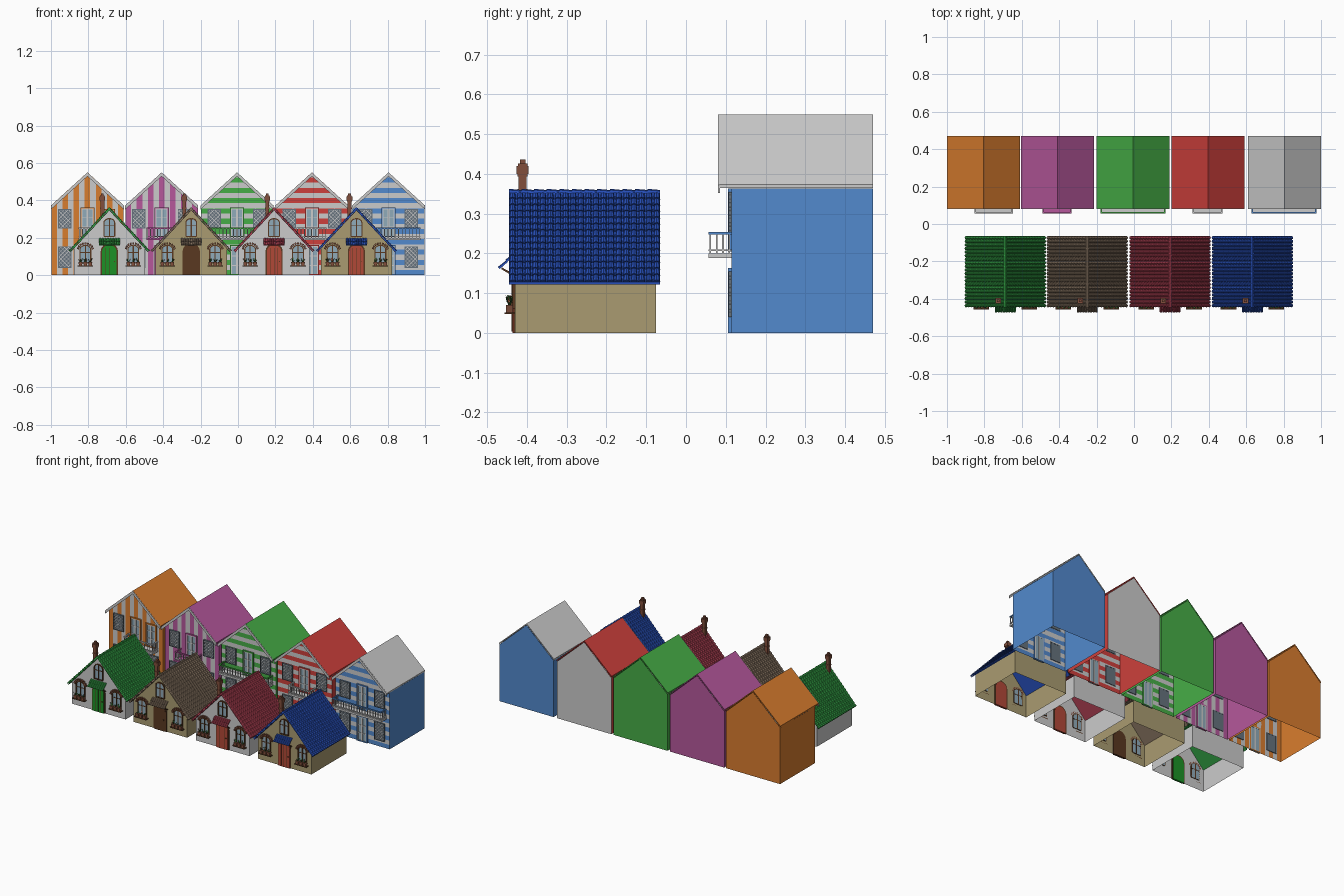
import bpy, bmesh, math, random
from mathutils import Vector as V

if "Cube" in bpy.data.objects:
    bpy.data.objects.remove(bpy.data.objects["Cube"])

random.seed(4)
COL = dict(orange="D87C32", magenta="B4589A", green="48AC48", red="CC423E", blue="5388CC",
           grey="BEBEBE", white="DADADA", tan="A89A70", brown="5A3B26", brick="80503E",
           glass="8FA9B8", slate="66727C", leaf="3A6B34", dgreen="22902A", dred="B04A3A",
           tgreen="349A44", ttaupe="857260", tred="AA4152", tblue="2B50B8")
MATS = {}


def mat(c):
    if c not in MATS:
        m = MATS[c] = bpy.data.materials.new(c)
        m.diffuse_color = [(int(COL[c][i:i + 2], 16) / 255) ** 2.2 for i in (0, 2, 4)] + [1]
        m.use_nodes = True
        m.node_tree.nodes["Principled BSDF"].inputs["Base Color"].default_value = m.diffuse_color
    return MATS[c]


class Part:
    """Collects coloured faces and becomes one named object."""
    def __init__(self, name):
        self.name, self.bm, self.cols = name, bmesh.new(), []

    def idx(self, c):
        if c not in self.cols:
            self.cols.append(c)
        return self.cols.index(c)

    def face(self, pts, c):
        f = self.bm.faces.new([self.bm.verts.new(p) for p in pts])
        f.material_index = self.idx(c)
        return f

    def prism(self, prof, y0, y1, c):
        a = [self.bm.verts.new((x, y0, z)) for x, z in prof]
        b = [self.bm.verts.new((x, y1, z)) for x, z in prof]
        n = len(prof)
        fs = [a, b[::-1]] + [[a[i], b[i], b[(i + 1) % n], a[(i + 1) % n]] for i in range(n)]
        for f in fs:
            self.bm.faces.new(f).material_index = self.idx(c)

    def box(self, x0, x1, y0, y1, z0, z1, c):
        self.prism([(x0, z0), (x1, z0), (x1, z1), (x0, z1)], y0, y1, c)

    def bar(self, p, q, w, y0, y1, c):
        dx, dz = q[0] - p[0], q[1] - p[1]
        k = w / 2 / math.hypot(dx, dz)
        ox, oz = -dz * k, dx * k
        self.prism([(p[0] + ox, p[1] + oz), (p[0] - ox, p[1] - oz),
                    (q[0] - ox, q[1] - oz), (q[0] + ox, q[1] + oz)], y0, y1, c)

    def tile(self, a, b, u, n, ra, rb, c, seg=4):
        ring = lambda p, r: [self.bm.verts.new(p + u * r * math.cos(math.pi * i / seg)
                             + n * r * math.sin(math.pi * i / seg)) for i in range(seg + 1)]
        A, B = ring(a, ra), ring(b, rb)
        for f in [B] + [[A[i], A[i + 1], B[i + 1], B[i]] for i in range(seg)]:
            self.bm.faces.new(f).material_index = self.idx(c)

    def done(self):
        bmesh.ops.recalc_face_normals(self.bm, faces=self.bm.faces)
        me = bpy.data.meshes.new(self.name)
        self.bm.to_mesh(me)
        for c in self.cols:
            me.materials.append(mat(c))
        bpy.context.collection.objects.link(bpy.data.objects.new(self.name, me))


def shell(p, x, h, y0, y1, z0, ze, zr, side, back):
    """Open-bottomed side and back walls; returns the gable outline."""
    g = [(x - h, z0), (x + h, z0), (x + h, ze), (x, zr), (x - h, ze)]
    for s in (-h, h):
        p.face([(x + s, y0, z0), (x + s, y1, z0), (x + s, y1, ze), (x + s, y0, ze)], side)
    p.face([(a, y1, b) for a, b in g], back)
    return g


def chevron(x, h, ze, zr, t):
    return [(x - h, ze), (x, zr), (x + h, ze), (x + h, ze - t), (x, zr - t), (x - h, ze - t)]


def arch(x, z0, w, h, rise, n=8):
    return [(x - w, z0), (x + w, z0)] + [(x + w * math.cos(math.pi * i / n),
            z0 + h - rise + rise * math.sin(math.pi * i / n)) for i in range(n + 1)]


def frame(p, x0, x1, z0, z1, w, y0, y1, c):
    for a, b in ((x0, x0 + w), (x1 - w, x1)):
        p.box(a, b, y0, y1, z0, z1, c)
    for a, b in ((z0, z0 + w), (z1 - w, z1)):
        p.box(x0 + w, x1 - w, y0, y1, a, b, c)


def lattice_window(p, x, z0, z1, y):
    w = 0.036
    p.box(x - w, x + w, y - 0.003, y + 0.003, z0, z1, "slate")
    frame(p, x - w, x + w, z0, z1, 0.005, y - 0.008, y + 0.004, "slate")
    H, W = z1 - z0, 2 * w
    for k in range(1, 9):                      # diagonal glazing bars, mirrored
        c = k * (H + W) / 9
        a, b = max(0, c - H), min(W, c)
        for s in (1, -1):
            p.bar((x + s * (a - w), z0 + c - a), (x + s * (b - w), z0 + c - b), 0.0025,
                  y - 0.0055, y - 0.003, "white")


def french_door(p, x, z0, z1, y, c):
    p.box(x - 0.036, x + 0.036, y - 0.003, y + 0.003, z0, z1, "glass")
    frame(p, x - 0.038, x + 0.038, z0, z1 + 0.003, 0.006, y - 0.009, y + 0.004, c)
    for s in (-0.016, 0.016):
        frame(p, x + s - 0.016, x + s + 0.016, z0, z1 - 0.003, 0.005, y - 0.007, y + 0.004, "white")
        p.box(x + s - 0.012, x + s + 0.012, y - 0.006, y, z0 + 0.05, z0 + 0.055, "white")
        p.box(x + s - 0.012, x + s + 0.012, y - 0.006, y, z0 + 0.1, z0 + 0.105, "white")


def tall_house(i, x, roof, side, back, stripe, vertical, bx0, bx1, rail, slab):
    yf, yb, h = 0.115, 0.47, 0.193
    p = Part(f"tall_house_walls_{i}")
    g = shell(p, x, h, yf, yb, 0.0, 0.363, 0.54, side, back)
    # striped front wall, sliced into bands
    f = Part(f"striped_front_{i}")
    f.face([(a, yf, b) for a, b in g], "white")
    step, base = (h * 2 / 13, x - h) if vertical else (0.0275, 0.0)
    n = V((1, 0, 0)) if vertical else V((0, 0, 1))
    for k in range(1, 21):
        bmesh.ops.bisect_plane(f.bm, geom=f.bm.verts[:] + f.bm.edges[:] + f.bm.faces[:],
                               plane_co=n * (base + k * step), plane_no=n)
    for fc in f.bm.faces:
        k = int((fc.calc_center_median().dot(n) - base) / step)
        fc.material_index = f.idx("white" if k % 2 else stripe)
    f.done()
    p.done()
    # roof sheet and front bargeboard
    r = Part(f"tall_roof_{i}")
    r.prism(chevron(x, 0.195, 0.373, 0.55, 0.008), 0.084, yb, roof)
    r.prism(chevron(x, 0.195, 0.372, 0.549, 0.02), 0.08, 0.086, "grey")
    r.done()
    # windows and doors
    w = Part(f"tall_house_openings_{i}")
    doors = [(x, 0.205, 0.36), (x, 0.0, 0.16)]
    for s in (-0.122, 0.122):
        lattice_window(w, x + s, 0.04, 0.155, yf)
        if i == 1 and s > 0:
            doors.append((x + 0.11, 0.205, 0.35))
        else:
            lattice_window(w, x + s, 0.25, 0.355, yf)
    for d in doors:
        french_door(w, *d, yf, stripe)
    w.done()
    # balcony slab, rails and balusters
    b, y0 = Part(f"balcony_{i}"), 0.057
    b.box(bx0, bx1, y0, yf, 0.188, 0.2, slab)
    for z0, z1, c in ((0.247, 0.254, rail), (0.206, 0.21, "white")):
        b.box(bx0, bx1, y0, y0 + 0.008, z0, z1, c)
        for a in (bx0, bx1 - 0.008):
            b.box(a, a + 0.008, y0 + 0.008, yf, z0, z1, c)
    m = round((bx1 - bx0) / 0.019)
    spots = [(bx0 + 0.004 + k * (bx1 - bx0 - 0.008) / m, y0 + 0.004) for k in range(m + 1)]
    spots += [(a, y0 + 0.004 + k * 0.016) for a in (bx0 + 0.004, bx1 - 0.004) for k in (1, 2, 3)]
    for a, y in spots:
        b.box(a - 0.002, a + 0.002, y - 0.002, y + 0.002, 0.2, 0.247, "white")
    b.done()


def cottage(i, x, wall, tiles, door):
    yf, yb = -0.43, -0.075
    p = Part(f"cottage_walls_{i}")
    g = shell(p, x, 0.19, yf, yb, 0.0, 0.143, 0.346, wall, wall)
    p.face([(a, yf, b) for a, b in g], wall)
    p.done()
    # roof boards, barrel tiles and ridge caps
    r = Part(f"cottage_roof_{i}")
    r.prism(chevron(x, 0.208, 0.128, 0.352, 0.006), -0.445, -0.065, tiles)
    rows, cols, Y = 14, 20, V((0, 1, 0))
    for s in (-1, 1):
        top, d = V((x, 0, 0.352)), V((s * 0.208, 0, -0.224))
        n = V((s * 0.224, 0, 0.208)).normalized()
        for k in range(rows):
            for j in range(cols):
                y = V((0, -0.4365 + j * 0.0191, 0))
                a, b = top + d * (k / rows) + y, top + d * ((k + 1.1) / rows) + y
                r.tile(a, b + n * 0.002, Y, n, 0.0065, 0.009, tiles)
    for k in range(12):
        a = V((x, -0.065 - k * 0.0317, 0.351))
        r.tile(a, a - V((0, 0.0317, -0.001)), V((1, 0, 0)), V((0, 0, 1)), 0.0085, 0.0105, tiles)
    r.done()
    # chimney
    c = Part(f"chimney_{i}")
    for hw, z0, z1 in ((0.010, 0.3, 0.395), (0.0125, 0.355, 0.362), (0.0125, 0.393, 0.4),
                       (0.015, 0.4, 0.42), (0.012, 0.42, 0.426), (0.007, 0.426, 0.436)):
        c.box(x - 0.037 - hw, x - 0.037 + hw, -0.411 - hw, -0.411 + hw, z0, z1, "brick")
    c.done()
    # arched door with planks and frame
    d = Part(f"cottage_door_{i}")
    d.prism(arch(x, 0, 0.046, 0.17, 0.04), yf - 0.004, yf + 0.004, "brown")
    d.prism(arch(x, 0, 0.039, 0.162, 0.035), yf - 0.007, yf + 0.006, door)
    for k in (-0.02, 0, 0.02):
        d.box(x + k - 0.001, x + k + 0.001, yf - 0.0085, yf - 0.007, 0.004, 0.145, "brown")
    d.box(x + 0.026, x + 0.031, yf - 0.013, yf - 0.007, 0.07, 0.076, "brown")
    d.done()
    # tiled awning on brackets
    a = Part(f"awning_{i}")
    n = V((0, -0.036, 0.038)).normalized()
    hi, lo = V((x, yf, 0.196)), V((x, -0.468, 0.16))
    U = V((0.056, 0, 0))
    a.face([hi - U, hi + U, lo + U, lo - U], tiles)
    for k in range(8):
        o = V((-0.049 + k * 0.014, 0, 0))
        for t in (0, 0.5):
            a.tile(hi.lerp(lo, t) + o, hi.lerp(lo, t + 0.5) + o + n * 0.001, V((1, 0, 0)), n,
                   0.0055, 0.007, tiles)
    for s in (-0.05, 0.05):
        for k in (-0.002, 0.002):
            a.face([(x + s + k, yf, 0.14), (x + s + k, yf, 0.147),
                    (x + s + k, -0.464, 0.165), (x + s + k, -0.464, 0.16)], "brown")
    a.done()
    # arched windows with brick lintels; attic window above the door
    w = Part(f"cottage_windows_{i}")
    for wx, z0, hw, h in ((x - 0.128, 0.065, 0.029, 0.095), (x + 0.128, 0.065, 0.029, 0.095),
                          (x, 0.208, 0.029, 0.095)):
        rise = 0.022
        w.prism(arch(wx, z0, hw, h, rise), yf - 0.003, yf + 0.003, "glass")
        rim = arch(wx, z0, hw, h, rise)
        for q, t in zip(rim, rim[1:] + rim[:1]):
            if q != t and math.dist(q, t) > 1e-5:
                w.bar(q, t, 0.006, yf - 0.007, yf + 0.003, "brown")
        w.box(wx - 0.003, wx + 0.003, yf - 0.006, yf + 0.004, z0, z0 + h, "brown")
        w.box(wx - hw, wx + hw, yf - 0.005, yf + 0.004, z0 + 0.055, z0 + 0.059, "brown")
        if wx == x:
            continue
        for k in range(9):
            t = math.radians(10 + 20 * k)
            cx, cz = math.cos(t), math.sin(t)
            zs = z0 + h - rise
            w.bar((wx + 0.034 * cx, zs + 0.027 * cz), (wx + 0.045 * cx, zs + 0.038 * cz), 0.0095,
                  yf - 0.009, yf, "brick")
    w.done()
    # planters with spiky plants
    f = Part(f"planters_{i}")
    for s in (-0.128, 0.128):
        px = x + s
        f.box(px - 0.042, px + 0.042, -0.456, yf, 0.047, 0.052, "brown")
        for k in (-0.026, 0, 0.026):
            q = px + k
            f.prism([(q - 0.008, 0.052), (q + 0.008, 0.052), (q + 0.011, 0.07), (q - 0.011, 0.07)],
                    -0.453, -0.435, "brick")
            for m in range(8):
                t, l = random.uniform(0, 6.28), random.uniform(0.015, 0.028)
                b = V((q, -0.444, 0.068))
                tip = b + V((math.cos(t) * 0.014, math.sin(t) * 0.01, l))
                e = V((-math.sin(t), math.cos(t), 0)) * 0.004
                f.face([b - e, b + e, tip], "dred" if m == 0 else "leaf")
    f.done()


# back row of tall striped houses
tall_house(1, -0.805, "orange", "orange", "orange", "orange", True, -0.853, -0.648, "grey", "grey")
tall_house(2, -0.408, "magenta", "magenta", "magenta", "magenta", True, -0.49, -0.335, "magenta", "magenta")
tall_house(3, -0.005, "green", "green", "green", "green", False, -0.179, 0.168, "green", "grey")
tall_house(4, 0.395, "red", "red", "grey", "red", False, 0.314, 0.473, "grey", "grey")
tall_house(5, 0.805, "grey", "blue", "blue", "blue", False, 0.628, 0.976, "blue", "grey")

# front row of tiled cottages
cottage(1, -0.688, "grey", "tgreen", "dgreen")
cottage(2, -0.25, "tan", "ttaupe", "brown")
cottage(3, 0.193, "grey", "tred", "dred")
cottage(4, 0.633, "tan", "tblue", "dred")
